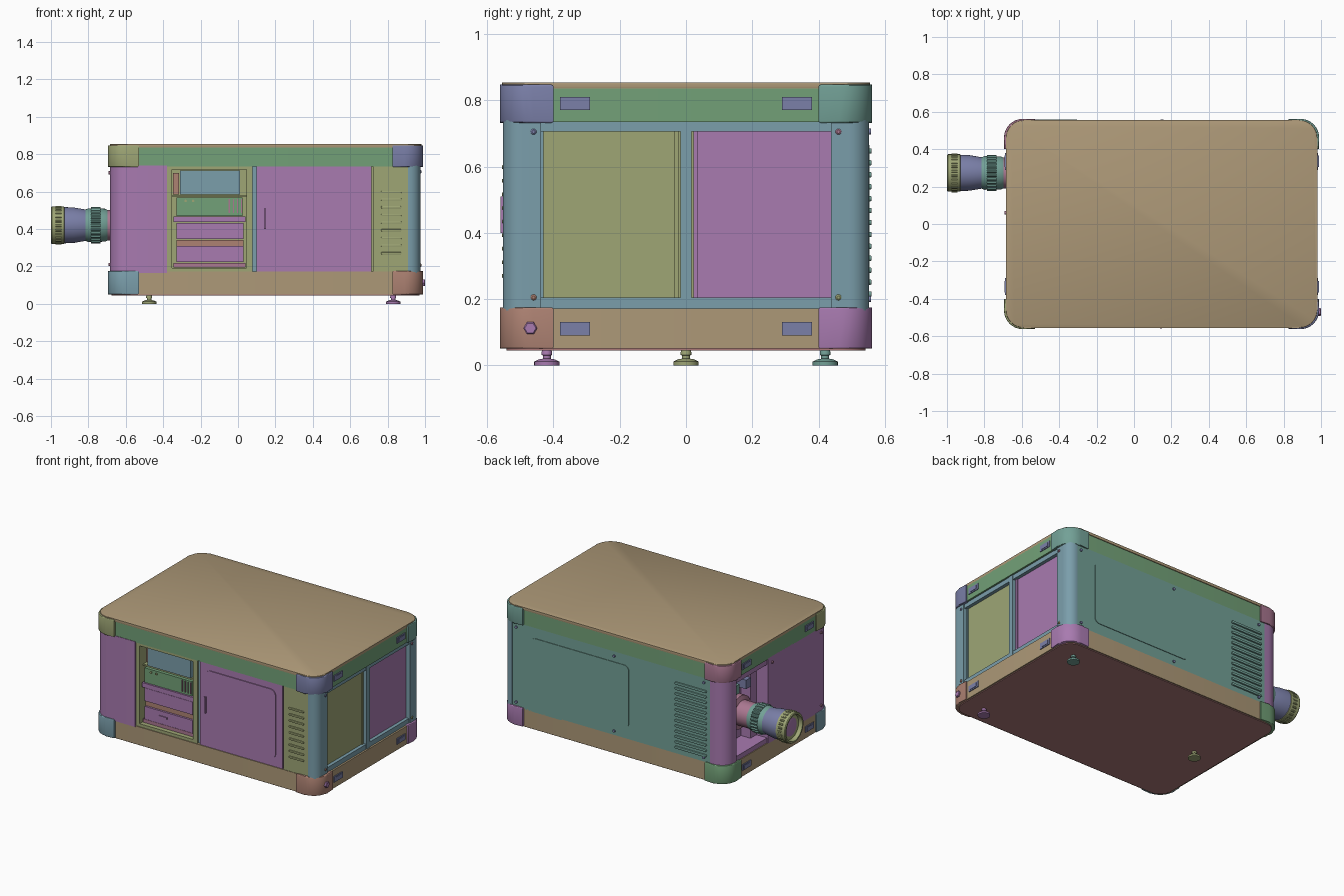
import bpy, bmesh, math
from math import sin, cos, pi

cube = bpy.data.objects.get("Cube")
if cube:
    bpy.data.objects.remove(cube, do_unlink=True)


def linear(c):
    return c / 12.92 if c <= 0.04045 else ((c + 0.055) / 1.055) ** 2.4


def material(name, *rgb):
    mat = bpy.data.materials.new(name)
    color = [linear(c) for c in rgb] + [1]
    mat.diffuse_color = color
    mat.use_nodes = True
    for node in mat.node_tree.nodes:
        if node.type == "BSDF_PRINCIPLED":
            node.inputs["Base Color"].default_value = color
    return mat


tan = material("tan", .68, .60, .47)
olive = material("olive", .62, .65, .46)
green = material("green", .45, .63, .47)
teal = material("teal", .45, .63, .59)
blue = material("dusty blue", .48, .62, .67)
indigo = material("indigo", .48, .50, .66)
purple = material("purple", .66, .48, .69)
pink = material("pink", .67, .47, .57)
salmon = material("salmon", .68, .51, .45)
rose = material("rose brown", .67, .47, .47)


def place(axis, a, b, h):
    return {"x": (h, a, b), "y": (a, h, b), "z": (a, b, h)}[axis]


def finish(name, bm, mat):
    bmesh.ops.recalc_face_normals(bm, faces=bm.faces)
    mesh = bpy.data.meshes.new(name)
    bm.to_mesh(mesh)
    bm.free()
    mesh.materials.append(mat)
    mesh.shade_smooth()
    mesh.set_sharp_from_angle(angle=math.radians(32))
    obj = bpy.data.objects.new(name, mesh)
    bpy.context.collection.objects.link(obj)
    return obj


def loft(name, rings, mat, bevel=0):
    """Skin a list of equal rings of points and cap both ends."""
    bm = bmesh.new()
    rows = [[bm.verts.new(p) for p in ring] for ring in rings]
    n = len(rows[0])
    for low, high in zip(rows, rows[1:]):
        for i in range(n):
            j = (i + 1) % n
            bm.faces.new((low[i], low[j], high[j], high[i]))
    ends = [bm.faces.new(rows[0]), bm.faces.new(rows[-1])]
    if bevel:
        edges = [e for f in ends for e in f.edges]
        bmesh.ops.bevel(bm, geom=edges, offset=bevel, segments=2,
                        profile=0.5, affect="EDGES")
    return finish(name, bm, mat)


def prism(name, outline, axis, lo, hi, mat, bevel=0):
    rings = [[place(axis, a, b, h) for a, b in outline] for h in (lo, hi)]
    return loft(name, rings, mat, bevel)


def box(name, x, y, z, mat):
    outline = [(x[0], y[0]), (x[1], y[0]), (x[1], y[1]), (x[0], y[1])]
    return prism(name, outline, "z", *z, mat)


def rounded(a0, a1, b0, b1, r, steps=8):
    pts = []
    for k, (a, b) in enumerate([(a1 - r, b1 - r), (a0 + r, b1 - r),
                                (a0 + r, b0 + r), (a1 - r, b0 + r)]):
        for i in range(steps + 1):
            t = pi / 2 * (k + i / steps)
            pts.append((a + r * cos(t), b + r * sin(t)))
    return pts


def corner(name, px, py, ex, ey, r, z0, z1, mat, bevel=0):
    """Block with one rounded outside corner at px, py."""
    sx, sy = (1 if px > 0 else -1), (1 if py > 0 else -1)
    arc = [(px - sx * r * (1 - cos(pi / 2 * i / 8)),
            py - sy * r * (1 - sin(pi / 2 * i / 8))) for i in range(9)]
    outline = arc + [(px - sx * ex, py), (px - sx * ex, py - sy * ey),
                     (px, py - sy * ey)]
    return prism(name, outline, "z", z0, z1, mat, bevel)


def lathe(name, profile, axis, a, b, mat, n=40):
    rings = [[place(axis, a + r * cos(2 * pi * i / n),
                    b + r * sin(2 * pi * i / n), h) for i in range(n)]
             for h, r in profile]
    return loft(name, rings, mat)


def knurl(name, lo, hi, r, mat, teeth=26):
    pts = []
    for i in range(teeth * 4):
        rad = r if i % 4 < 2 else r - .007
        t = 2 * pi * i / (teeth * 4)
        pts.append((LY + rad * cos(t), LZ + rad * sin(t)))
    return prism(name, pts, "x", lo, hi, mat)


# Shells: lid, upper and lower bands, underside, inner core
L, R, D = -.685, .98, .55
prism("lid", rounded(L, R, -.555, .555, .095), "z", .836, .854, tan, .005)
prism("upper_band", rounded(L, R, -D, D, .09), "z", .735, .838, green)
prism("lower_band", rounded(L, R, -D, D, .09), "z", .05, .172, tan)
prism("underside", rounded(L + .01, R - .01, -.542, .542, .085), "z", .045, .06, rose)
box("core", (-.5, .93), (-.4, .535), (.16, .74), olive)

# Corner guards
for px, py, top, bottom in ((-.695, -.562, olive, blue), (.99, -.562, indigo, salmon),
                            (.99, .562, teal, purple), (-.695, .562, pink, green)):
    corner("upper_corner_guard", px, py, .165, .162, .1, .732, .847, top, .006)
    corner("lower_corner_guard", px, py, .165, .162, .1, .05, .175, bottom, .006)

# Latches on both end bands
for x0, x1, face in ((.97, .985, .988), (-.69, L + .01, -.693)):
    for s in (-1, 1):
        for z in (.11, .79):
            y = s * .335
            box("latch", (x0, x1), (y - .045, y + .045), (z - .02, z + .02), indigo)
            box("latch_tab", (min(x0, face), max(x0, face)), (y - .03, y + .03),
                (z - .012, z + .012), indigo)

# Left end: blue frame with two recessed panels
for py in (-.553, .553):
    corner("left_post", .975, py, .065, .115, .06, .165, .74, blue)
box("left_top_rail", (.92, .968), (-.45, .45), (.705, .74), blue)
box("left_bottom_rail", (.92, .968), (-.45, .45), (.165, .205), blue)
box("left_mullion", (.92, .972), (-.017, .017), (.17, .738), blue)
box("left_front_panel", (.92, .945), (-.43, -.03), (.2, .71), olive)
box("left_back_panel", (.92, .945), (.03, .44), (.2, .71), purple)
for y0, y1, mat in ((-.44, -.43, blue), (-.035, -.022, olive), (.022, .036, purple)):
    box("panel_lip", (.92, .953), (y0, y1), (.2, .71), mat)
for y in (-.46, .46):
    for z, mat in ((.205, salmon if y < 0 else olive), (.705, indigo if y < 0 else pink)):
        lathe("frame_bolt", [(.96, .009), (.978, .009), (.981, .005)], "x", y, z, mat, 12)
lathe("hex_bolt", [(.98, .021), (.997, .021), (1.0, .017)], "x", -.47, .112, purple, 6)

# Right end: wrapped cover, back post and lens recess
corner("right_cover", -.685, -.553, .305, .66, .09, .165, .74, purple)
corner("right_back_post", -.685, .553, .12, .115, .09, .165, .74, purple)
box("recess_top_rail", (-.68, -.5), (.1, .46), (.7, .74), purple)
box("recess_bottom_rail", (-.68, -.5), (.1, .46), (.165, .205), purple)
box("recess_wall", (-.6, -.5), (.1, .17), (.2, .705), purple)
box("recess_back", (-.53, -.495), (.1, .45), (.2, .705), purple)
for y, z, mat in ((.4, .62, salmon), (.34, .6, teal), (.4, .52, olive),
                  (.38, .28, pink), (.22, .6, indigo)):
    box("lens_mount_block", (-.62, -.52), (y - .025, y + .025), (z - .03, z + .03), mat)
for z in (.21, .7):
    for y in (.06, -.46):
        lathe("cover_bolt", [(-.68, .009), (-.692, .009)], "x", y, z, pink, 12)

# Lens
LY, LZ = .273, .42
lathe("lens_base", [(-.5, .11), (-.6, .11), (-.61, .082), (-.71, .082)], "x", LY, LZ, pink)
lathe("focus_ring", [(-.69, .078), (-.71, .088), (-.8, .09), (-.815, .084)],
      "x", LY, LZ, teal)
knurl("focus_grip", -.785, -.735, .097, teal)
lathe("lens_barrel", [(-.8, .08), (-.815, .084), (-.88, .095), (-.935, .097)],
      "x", LY, LZ, indigo)
lathe("lens_hood", [(-.925, .09), (-.93, .1), (-.995, .1), (-1, .096),
                    (-1, .086), (-.965, .078)], "x", LY, LZ, olive)
knurl("zoom_grip", -.975, -.945, .104, olive)
lathe("front_glass", [(-.95, .078), (-.97, .078), (-.978, .05), (-.981, .015)],
      "x", LY, LZ, purple)

# Back: panel, service cover and louvres
box("back_panel", (-.6, .92), (.52, .55), (.165, .74), teal)
prism("service_cover", rounded(.04, .77, .245, .665, .035), "y", .545, .554, teal)
for i in range(13):
    z = .215 + i * .036
    prism("back_louvre", rounded(-.54, -.305, z - .008, z + .008, .007, 3),
          "y", .545, .56, teal, .003)
for x in (.15, .88, -.52):
    for z in (.2, .705):
        lathe("back_bolt", [(.545, .009), (.558, .009)], "y", x, z, indigo, 12)

# Front: door and vent panel
box("door", (.1, .715), (-.545, -.39), (.172, .737), purple)
prism("door_panel", rounded(.14, .665, .222, .69, .04), "y", -.551, -.54, purple)
box("door_handle", (.138, .15), (-.56, -.54), (.4, .51), purple)
box("door_jamb", (.07, .11), (-.53, -.39), (.165, .74), blue)
box("vent_panel", (.722, .92), (-.547, -.39), (.165, .74), olive)
for i in range(9):
    z = .27 + i * .041
    prism("front_louvre", rounded(.765, .875, z - .006, z + .006, .005, 3),
          "y", -.555, -.54, olive, .002)

# Front: open equipment bay
for x in ((-.385, -.352), (.045, .078)):
    box("bay_side", x, (-.545, -.39), (.165, .74), olive)
for z in ((.165, .192), (.717, .74)):
    box("bay_rail", (-.38, .07), (-.545, -.39), z, olive)
box("power_unit", (-.31, .01), (-.52, -.39), (.585, .712), blue)
box("power_bracket", (-.348, -.315), (-.48, -.39), (.585, .7), salmon)
box("upper_shelf", (-.35, .045), (-.51, -.39), (.572, .582), olive)
box("circuit_unit", (-.33, .025), (-.525, -.39), (.47, .568), green)
for i in range(4):
    x = -.05 + i * .022
    box("circuit_fin", (x, x + .006), (-.532, -.5), (.485, .56), pink)
box("divider", (-.345, .04), (-.53, -.39), (.436, .466), purple)
box("upper_drawer", (-.33, .03), (-.525, -.39), (.345, .432), purple)
box("cable_tray", (-.33, .03), (-.515, -.39), (.31, .342), salmon)
box("lower_drawer", (-.33, .03), (-.525, -.39), (.222, .308), purple)
box("bay_floor", (-.345, .04), (-.52, -.39), (.195, .218), pink)
for x in (-.28, -.24):
    lathe("circuit_knob", [(-.5, .007), (-.532, .007)], "y", x, .55, olive, 10)
box("drawer_pull", (-.22, -.16), (-.531, -.52), (.265, .277), purple)

# Levelling feet
for x, y, mat in ((-.475, 0, olive), (.83, -.42, purple), (.83, .42, teal)):
    lathe("foot", [(0, .038), (.011, .038), (.018, .024), (.02, .012), (.03, .012),
                   (.031, .016), (.04, .016), (.05, .012)], "z", x, y, mat, 24)
